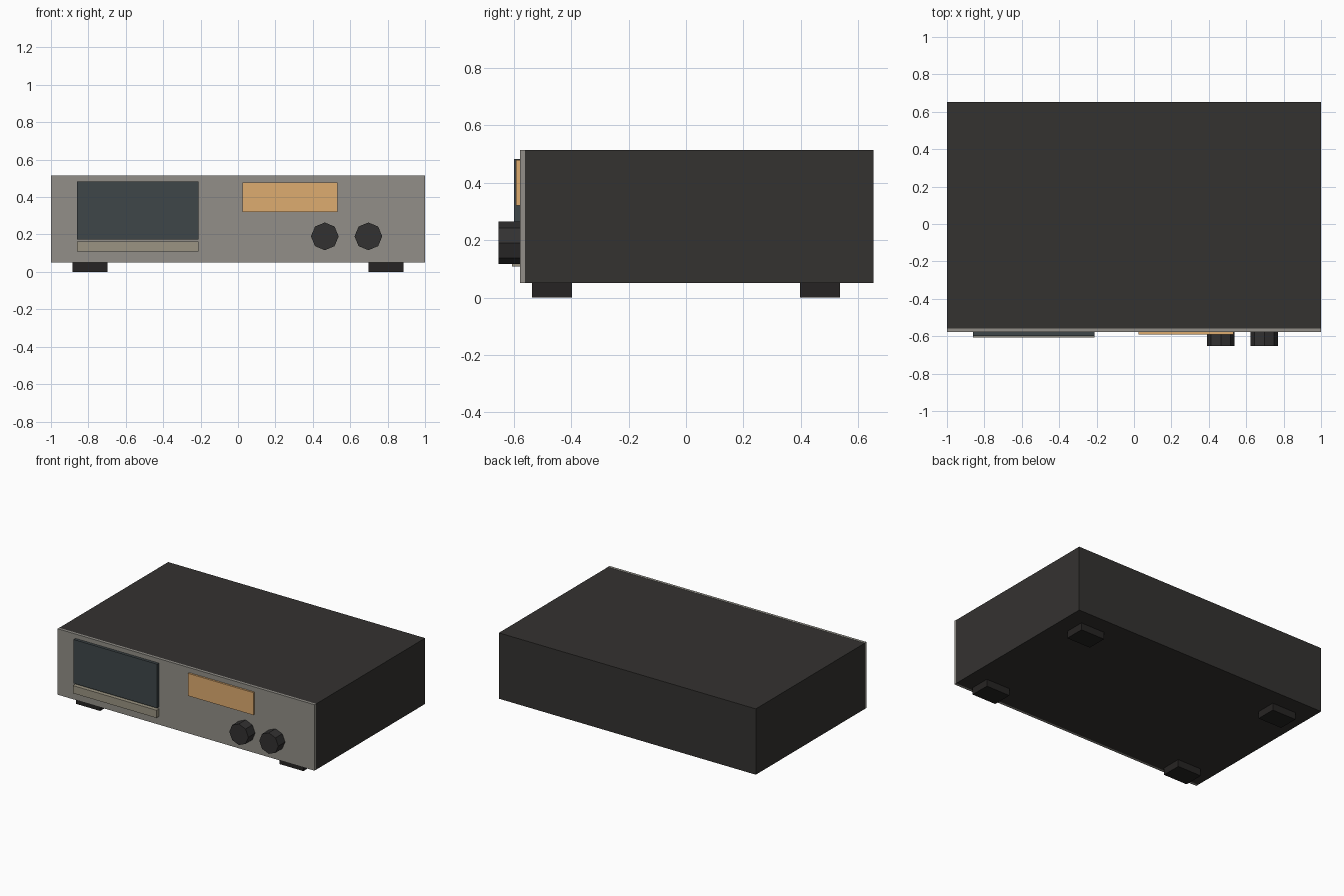
import bpy
import bmesh
import math
from mathutils import Matrix

if "Cube" in bpy.data.objects:
    bpy.data.objects.remove(bpy.data.objects["Cube"])


def material(name, r, g, b):
    m = bpy.data.materials.new(name)
    lin = [((c / 255 + 0.055) / 1.055) ** 2.4 for c in (r, g, b)]
    m.diffuse_color = (*lin, 1)
    m.use_nodes = True
    m.node_tree.nodes["Principled BSDF"].inputs["Base Color"].default_value = m.diffuse_color
    return m


def make(name, bm, mat):
    me = bpy.data.meshes.new(name)
    bm.to_mesh(me)
    bm.free()
    me.materials.append(mat)
    ob = bpy.data.objects.new(name, me)
    bpy.context.collection.objects.link(ob)
    return ob


def box(name, x, y, z, mat):
    """Box from (min, max) ranges on each axis."""
    bm = bmesh.new()
    size = [b - a for a, b in (x, y, z)]
    mid = [(a + b) / 2 for a, b in (x, y, z)]
    bmesh.ops.create_cube(bm, size=1, matrix=Matrix.Translation(mid) @ Matrix.Diagonal((*size, 1)))
    return make(name, bm, mat)


def knob(name, x, z, radius, y, mat):
    """Octagonal knob pointing toward the front."""
    bm = bmesh.new()
    place = Matrix.Translation((x, sum(y) / 2, z)) @ Matrix.Rotation(math.pi / 2, 4, 'X')
    bmesh.ops.create_cone(bm, cap_ends=True, segments=8, radius1=radius, radius2=radius,
                          depth=y[1] - y[0], matrix=place)
    return make(name, bm, mat)


dark = material("dark_case", 52, 50, 48)
rubber = material("black_rubber", 38, 36, 35)
metal = material("brushed_metal", 146, 143, 136)
glass = material("dark_glass", 62, 70, 73)
amber = material("amber_display", 222, 172, 112)
trim = material("beige_trim", 155, 148, 130)
knob_mat = material("knob_black", 50, 49, 49)

PLATE = -0.578  # front surface of the faceplate

# Case and faceplate
box("case", (-1, 1), (-0.56, 0.652), (0.05, 0.513), dark)
box("faceplate", (-1, 1), (PLATE, -0.56), (0.05, 0.514), metal)

# Front panel parts
box("deck_door", (-0.861, -0.21), (-0.598, PLATE), (0.174, 0.483), glass)
box("deck_sill", (-0.861, -0.21), (-0.606, PLATE), (0.108, 0.162), trim)
box("display", (0.024, 0.533), (-0.591, PLATE), (0.321, 0.479), amber)

# Control knobs
for side, kx in (("left", 0.464), ("right", 0.697)):
    knob(side + "_knob", kx, 0.19, 0.074, (-0.653, PLATE), knob_mat)

# Four feet
for row, fy in (("front", -0.466), ("back", 0.466)):
    for side, fx in (("left", -0.791), ("right", 0.791)):
        box(f"{row}_{side}_foot", (fx - 0.093, fx + 0.093), (fy - 0.07, fy + 0.07), (0, 0.05), rubber)
